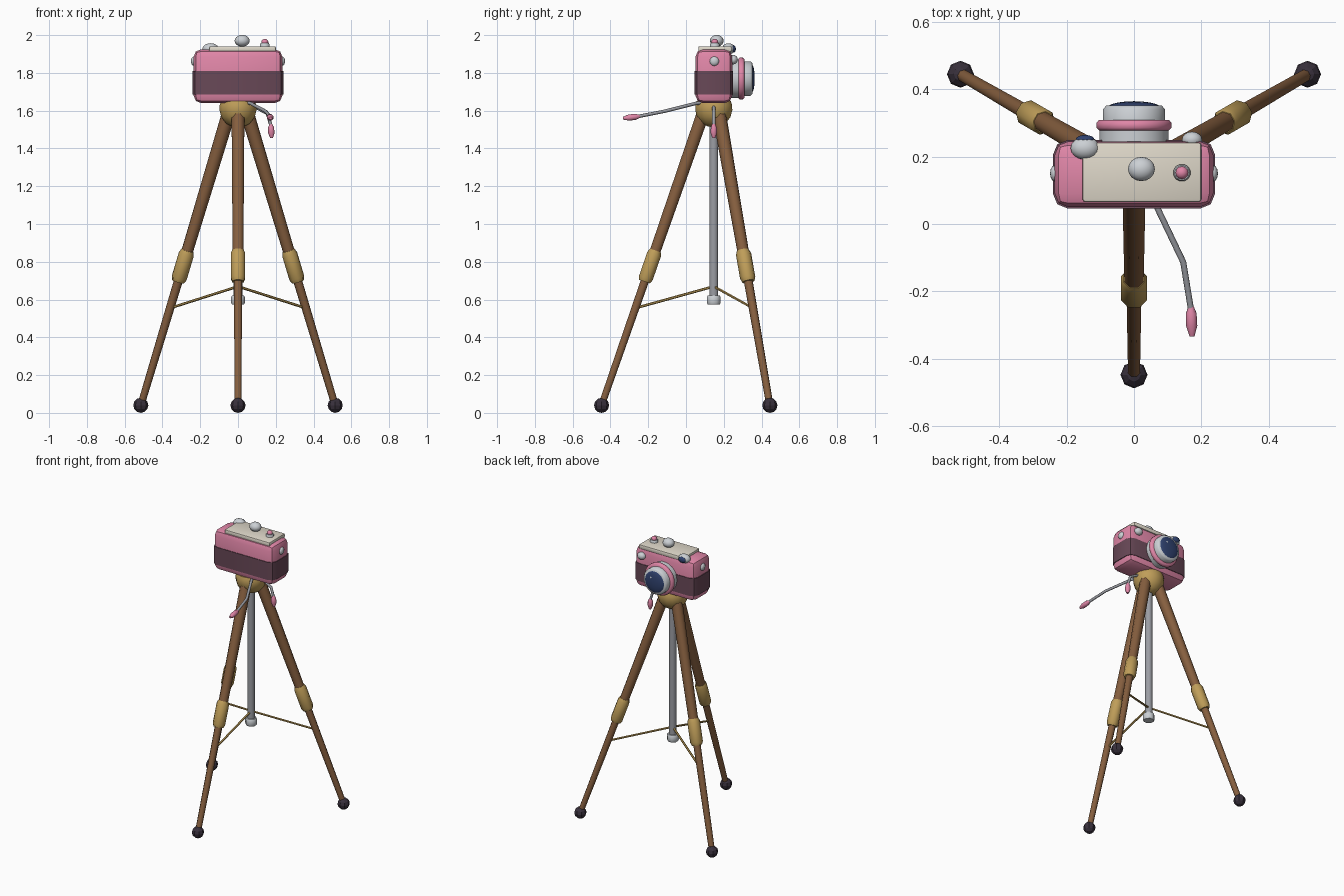
import bpy, bmesh
from math import cos, sin, pi, radians
from mathutils import Vector, Matrix

cube = bpy.data.objects.get("Cube")
if cube:
    bpy.data.objects.remove(cube)


def material(name, rgb):
    m = bpy.data.materials.new(name)
    m.use_nodes = True
    m.diffuse_color = (*rgb, 1)
    bsdf = m.node_tree.nodes["Principled BSDF"]
    bsdf.inputs["Base Color"].default_value = (*rgb, 1)
    bsdf.inputs["Roughness"].default_value = 0.6
    return m


PINK = material("pink", (0.75, 0.24, 0.39))
PLUM = material("plum leather", (0.14, 0.065, 0.095))
CREAM = material("cream", (0.74, 0.69, 0.59))
WOOD = material("wood", (0.24, 0.115, 0.05))
BRASS = material("brass", (0.52, 0.34, 0.10))
STEEL = material("steel", (0.33, 0.34, 0.37))
SILVER = material("silver", (0.60, 0.63, 0.66))
NAVY = material("navy glass", (0.03, 0.055, 0.16))
RUBBER = material("dark rubber", (0.04, 0.03, 0.045))


def finish(bm, name, mat, angle=35):
    bmesh.ops.recalc_face_normals(bm, faces=bm.faces)
    me = bpy.data.meshes.new(name)
    bm.to_mesh(me)
    bm.free()
    me.materials.append(mat)
    ob = bpy.data.objects.new(name, me)
    bpy.context.collection.objects.link(ob)
    bpy.ops.object.select_all(action='DESELECT')
    ob.select_set(True)
    bpy.context.view_layer.objects.active = ob
    if angle:
        bpy.ops.object.shade_smooth_by_angle(angle=radians(angle))
    return ob


def lathe(name, start, end, profile, mat, sides=12, angle=50):
    """Turned part: profile holds (fraction along the axis, radius)."""
    start, end = Vector(start), Vector(end)
    axis = end - start
    rot = axis.to_track_quat('Z', 'Y')
    bm = bmesh.new()
    rings = []
    for t, r in profile:
        rings.append([bm.verts.new(start + axis * t + rot @ Vector(
            (r * cos(2 * pi * (k + 0.5) / sides), r * sin(2 * pi * (k + 0.5) / sides), 0)))
            for k in range(sides)])
    for a, b in zip(rings, rings[1:]):
        for k in range(sides):
            n = (k + 1) % sides
            bm.faces.new((a[k], a[n], b[n], b[k]))
    bm.faces.new(rings[0][::-1])
    bm.faces.new(rings[-1])
    return finish(bm, name, mat, angle)


def ball(name, center, radii, mat, u=16, v=10, angle=50):
    bm = bmesh.new()
    bmesh.ops.create_uvsphere(bm, u_segments=u, v_segments=v, radius=1)
    bm.transform(Matrix.Translation(center) @ Matrix.Diagonal((*radii, 1)))
    return finish(bm, name, mat, angle)


def box(name, lo, hi, mat, bevel, segments=2, vertical_only=False):
    lo, hi = Vector(lo), Vector(hi)
    bm = bmesh.new()
    bmesh.ops.create_cube(bm, size=1)
    bm.transform(Matrix.Translation((lo + hi) / 2) @ Matrix.Diagonal((*(hi - lo), 1)))
    edges = [e for e in bm.edges if not vertical_only
             or abs(e.verts[0].co.z - e.verts[1].co.z) > 0.01]
    bmesh.ops.bevel(bm, geom=edges, offset=bevel, segments=segments,
                    profile=0.5, affect='EDGES')
    return finish(bm, name, mat, 40)


def rod(name, points, radius, mat):
    """Bent round bar through the points."""
    cu = bpy.data.curves.new(name, 'CURVE')
    cu.dimensions = '3D'
    cu.bevel_depth, cu.bevel_resolution, cu.use_fill_caps = radius, 2, True
    sp = cu.splines.new('POLY')
    sp.points.add(len(points) - 1)
    for p, co in zip(sp.points, points):
        p.co = (*co, 1)
    ob = bpy.data.objects.new(name, cu)
    bpy.context.collection.objects.link(ob)
    cu.materials.append(mat)
    bpy.ops.object.select_all(action='DESELECT')
    ob.select_set(True)
    bpy.context.view_layer.objects.active = ob
    bpy.ops.object.convert(target='MESH')


GRIP = [(0, 0.008), (0.25, 0.017), (0.65, 0.018), (1, 0.008)]
CY = 0.147  # tripod axis

# Tripod legs, each with a sleeve, foot and spreader strut
for label, deg in (("front", -90), ("back_left", 30), ("back_right", 150)):
    direction = Vector((cos(radians(deg)), sin(radians(deg)), 0))

    def at(r, z):
        return Vector((0, CY, z)) + direction * r

    foot, top = at(0.594, 0.04), at(0.048, 1.61)
    along = lambda z: foot.lerp(top, (z - foot.z) / (top.z - foot.z))
    lathe(label + "_lower_leg", foot, along(0.75), [(0, 0.019), (1, 0.024)], WOOD, 8)
    lathe(label + "_upper_leg", along(0.75), top, [(0, 0.03), (1, 0.037)], WOOD, 8)
    lathe(label + "_leg_sleeve", along(0.695), along(0.86),
          [(0, 0.033), (0.12, 0.041), (0.88, 0.041), (1, 0.033)], BRASS, 8)
    ball(label + "_foot", foot, (0.04, 0.04, 0.04), RUBBER, 8, 6, 0)
    lathe(label + "_strut", at(0.02, 0.664), at(0.41, 0.556), [(0, 0.007), (1, 0.007)], BRASS, 6)

# Centre column, its end weight and the hub
lathe("centre_column", (0, CY, 0.6), (0, CY, 1.6), [(0, 0.024), (1, 0.024)], STEEL, 12)
lathe("column_weight", (0, CY, 0.573), (0, CY, 0.622),
      [(0, 0.034), (0.2, 0.039), (0.8, 0.039), (1, 0.034)], SILVER, 8)
lathe("tripod_hub", (0, CY, 1.515), (0, CY, 1.65),
      [(0, 0.03), (0.13, 0.065), (0.38, 0.09), (0.65, 0.1), (0.85, 0.099), (1, 0.092)], BRASS, 16)

# Pan handle and hanging side handle
rod("pan_handle", [(0.03, 0.13, 1.648), (0.068, 0.05, 1.638), (0.146, -0.113, 1.597),
                   (0.17, -0.26, 1.568)], 0.009, STEEL)
lathe("pan_handle_grip", (0.169, -0.243, 1.57), (0.172, -0.333, 1.56), GRIP, PINK, 8)
rod("side_handle", [(0.06, CY, 1.635), (0.11, CY, 1.61), (0.155, CY, 1.585),
                    (0.175, CY, 1.52)], 0.009, STEEL)
lathe("side_handle_grip", (0.174, CY, 1.53), (0.178, CY, 1.455), GRIP, PINK, 8)

# Camera body, leather band and top plate
box("camera_body", (-0.235, 0.05, 1.64), (0.235, 0.245, 1.925), PINK, 0.04)
box("leather_band", (-0.24, 0.046, 1.685), (0.24, 0.249, 1.81), PLUM, 0.043, 2, True)
box("top_plate", (-0.153, 0.065, 1.91), (0.2, 0.242, 1.941), CREAM, 0.008)

# Dials and buttons on the top
ball("winding_knob", (0.022, 0.163, 1.97), (0.04, 0.036, 0.031), SILVER)
lathe("shutter_collar", (0.142, 0.152, 1.935), (0.142, 0.152, 1.958),
      [(0, 0.026), (0.7, 0.026), (1, 0.022)], SILVER)
ball("shutter_button", (0.142, 0.152, 1.963), (0.019, 0.019, 0.017), PINK, 12, 8)
ball("viewfinder", (-0.145, 0.225, 1.927), (0.043, 0.034, 0.03), SILVER)
ball("viewfinder_glass", (-0.145, 0.25, 1.927), (0.028, 0.014, 0.02), NAVY)

# Lamp beside the lens and strap lugs
ball("lamp", (0.172, 0.25, 1.87), (0.03, 0.024, 0.025), SILVER)
for side, s in (("left", 1), ("right", -1)):
    ball(side + "_strap_lug", (s * 0.234, 0.15, 1.862), (0.015, 0.025, 0.025), SILVER, 12, 8)

# Lens
LZ = 1.77


def lens_part(name, y0, y1, profile, mat):
    lathe(name, (0, y0, LZ), (0, y1, LZ), profile, mat, 24)


lens_part("lens_base", 0.23, 0.29, [(0, 0.103), (1, 0.103)], SILVER)
lens_part("lens_ring", 0.277, 0.309,
          [(0, 0.104), (0.25, 0.112), (0.75, 0.112), (1, 0.104)], PINK)
lens_part("lens_barrel", 0.3, 0.351, [(0, 0.092), (0.8, 0.092), (1, 0.083)], SILVER)
ball("lens_glass", (0, 0.346, LZ), (0.077, 0.018, 0.077), NAVY, 24, 12)
ball("lens_glint", (0.022, 0.358, LZ + 0.028), (0.009, 0.005, 0.009), SILVER, 10, 6)
